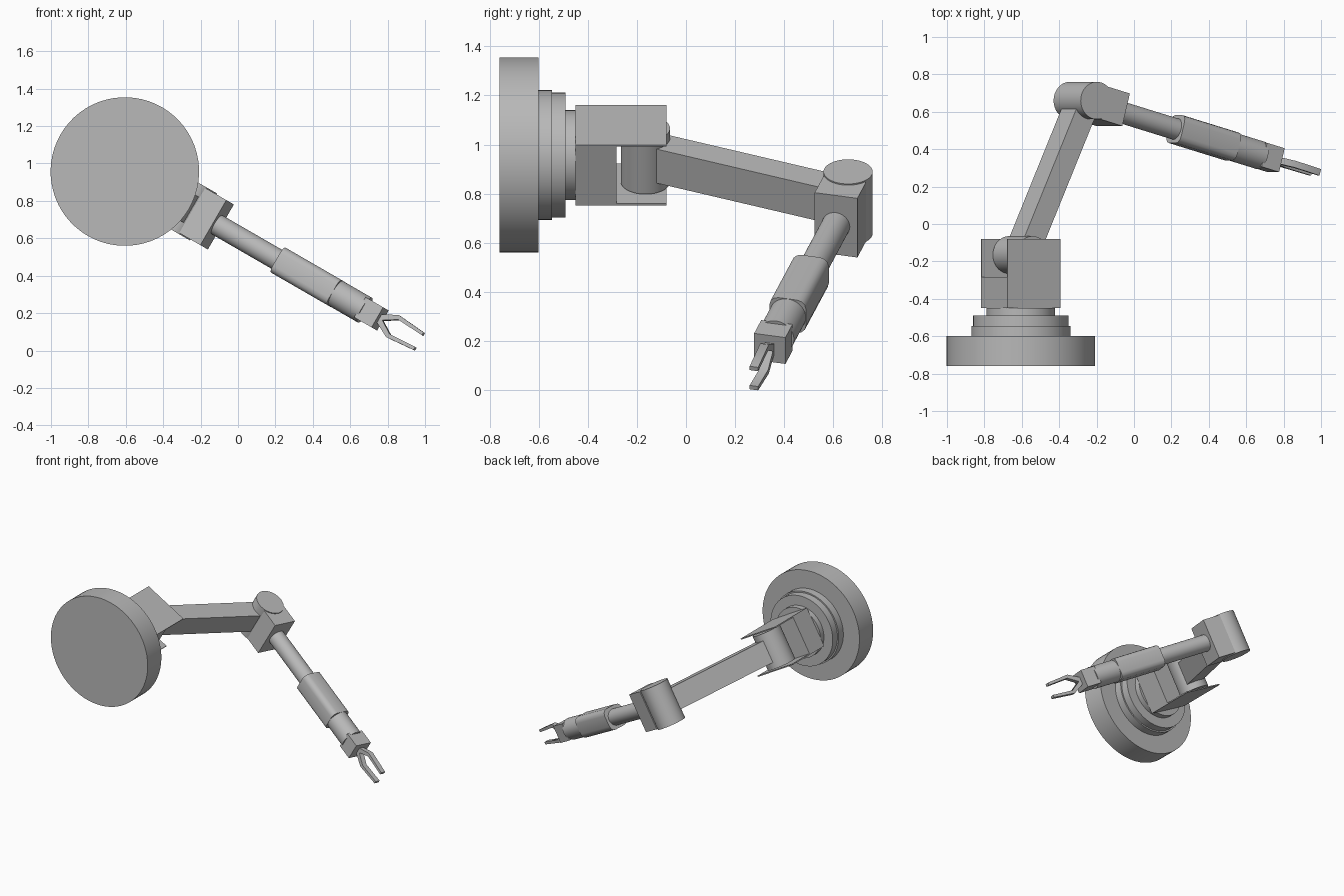
import bpy
import bmesh
from math import radians, atan2, hypot
from mathutils import Matrix, Vector

cube = bpy.data.objects.get("Cube")
if cube:
    bpy.data.objects.remove(cube, do_unlink=True)

# Single painted-metal colour
grey = bpy.data.materials.new("plain grey")
grey.use_nodes = True
colour = (0.48, 0.48, 0.48, 1)
grey.diffuse_color = colour
grey.node_tree.nodes["Principled BSDF"].inputs["Base Color"].default_value = colour


def finish(name, bm, matrix):
    bmesh.ops.recalc_face_normals(bm, faces=bm.faces[:])
    mesh = bpy.data.meshes.new(name)
    bm.to_mesh(mesh)
    bm.free()
    mesh.materials.append(grey)
    obj = bpy.data.objects.new(name, mesh)
    bpy.context.collection.objects.link(obj)
    obj.matrix_world = matrix
    bpy.ops.object.select_all(action="DESELECT")
    obj.select_set(True)
    bpy.context.view_layer.objects.active = obj
    bpy.ops.object.shade_smooth_by_angle(angle=radians(35))
    return obj


def box(name, frame, low, high, bevel=0):
    """Box between two corners; bevel rounds the edges running along x."""
    low, high = Vector(low), Vector(high)
    bm = bmesh.new()
    bmesh.ops.create_cube(bm, size=1)
    for v in bm.verts:
        v.co = (low + high) / 2 + v.co * (high - low)
    if bevel:
        edges = [e for e in bm.edges
                 if abs(e.verts[0].co.x - e.verts[1].co.x) > 0.01]
        bmesh.ops.bevel(bm, geom=edges, offset=bevel, segments=3,
                        profile=0.5, affect="EDGES")
    return finish(name, bm, frame)


def cylinder(name, frame, axis, radius, start, end, centre=(0, 0, 0)):
    bm = bmesh.new()
    bmesh.ops.create_cone(bm, cap_ends=True, segments=64, radius1=radius,
                          radius2=radius, depth=end - start)
    turn = Vector((0, 0, 1)).rotation_difference(Vector(axis)).to_matrix().to_4x4()
    middle = Vector(centre) + Vector(axis) * (start + end) / 2
    bm.transform(Matrix.Translation(middle) @ turn)
    return finish(name, bm, frame)


X, Y, Z = (1, 0, 0), (0, 1, 0), (0, 0, 1)

# The whole arm is rolled about the base axis
root = Matrix.Translation((-0.605, 0, 0.957)) @ Matrix.Rotation(radians(30), 4, "Y")

# Stepped turntable base
for name, radius, start, end in (
        ("base_disc", 0.397, -0.76, -0.6),
        ("turntable_lower_ring", 0.265, -0.6, -0.545),
        ("turntable_upper_ring", 0.255, -0.545, -0.49),
        ("turntable_neck", 0.183, -0.49, -0.45)):
    cylinder(name, root, Y, radius, start, end)

# Shoulder block with two thin cheek plates around the hinge barrel
box("shoulder_block", root, (-0.164, -0.45, -0.142), (0.164, -0.283, 0.142))
for side, z in (("upper", 0.134), ("lower", -0.142)):
    box(side + "_shoulder_cheek", root, (-0.164, -0.285, z), (0.164, -0.08, z + 0.008))
shoulder = Vector((0, -0.165, 0))
elbow = Vector((0.386, 0.66, 0))
cylinder("shoulder_barrel", root, Z, 0.1, -0.126, 0.126, shoulder)

# Lower arm beam between the two hinges
reach = elbow - shoulder
lower = (root @ Matrix.Translation(shoulder)
         @ Matrix.Rotation(atan2(reach.y, reach.x), 4, "Z"))
box("lower_arm", lower, (0.02, -0.062, -0.08), (hypot(*reach.xy), 0.062, 0.08))

# Elbow hinge and forearm, running along x of their own frame
fore = root @ Matrix.Translation(elbow) @ Matrix.Rotation(radians(-15), 4, "Z")
cylinder("elbow_barrel", fore, Z, 0.1, -0.145, 0.145)
box("elbow_block", fore, (0.055, -0.09, -0.139), (0.19, 0.09, 0.139))
cylinder("forearm_tube", fore, X, 0.058, 0.18, 0.62)
box("forearm_sleeve", fore, (0.59, -0.077, -0.077), (0.95, 0.077, 0.077), 0.038)
cylinder("wrist", fore, X, 0.076, 0.94, 1.135)
box("gripper_block", fore, (1.12, -0.066, -0.062), (1.232, 0.066, 0.062))

# Mirrored gripper fingers: bent profile extruded across the hand
profile = [(1.225, 0.0), (1.25, 0.0), (1.325, 0.045), (1.482, 0.036),
           (1.482, 0.054), (1.315, 0.068), (1.225, 0.022)]
for name, side in (("upper_finger", 1), ("lower_finger", -1)):
    bm = bmesh.new()
    face = bm.faces.new([bm.verts.new((x, -0.018, side * z)) for x, z in profile])
    made = bmesh.ops.extrude_face_region(bm, geom=[face])["geom"]
    bmesh.ops.translate(bm, vec=(0, 0.036, 0),
                        verts=[g for g in made if isinstance(g, bmesh.types.BMVert)])
    finish(name, bm, fore)
